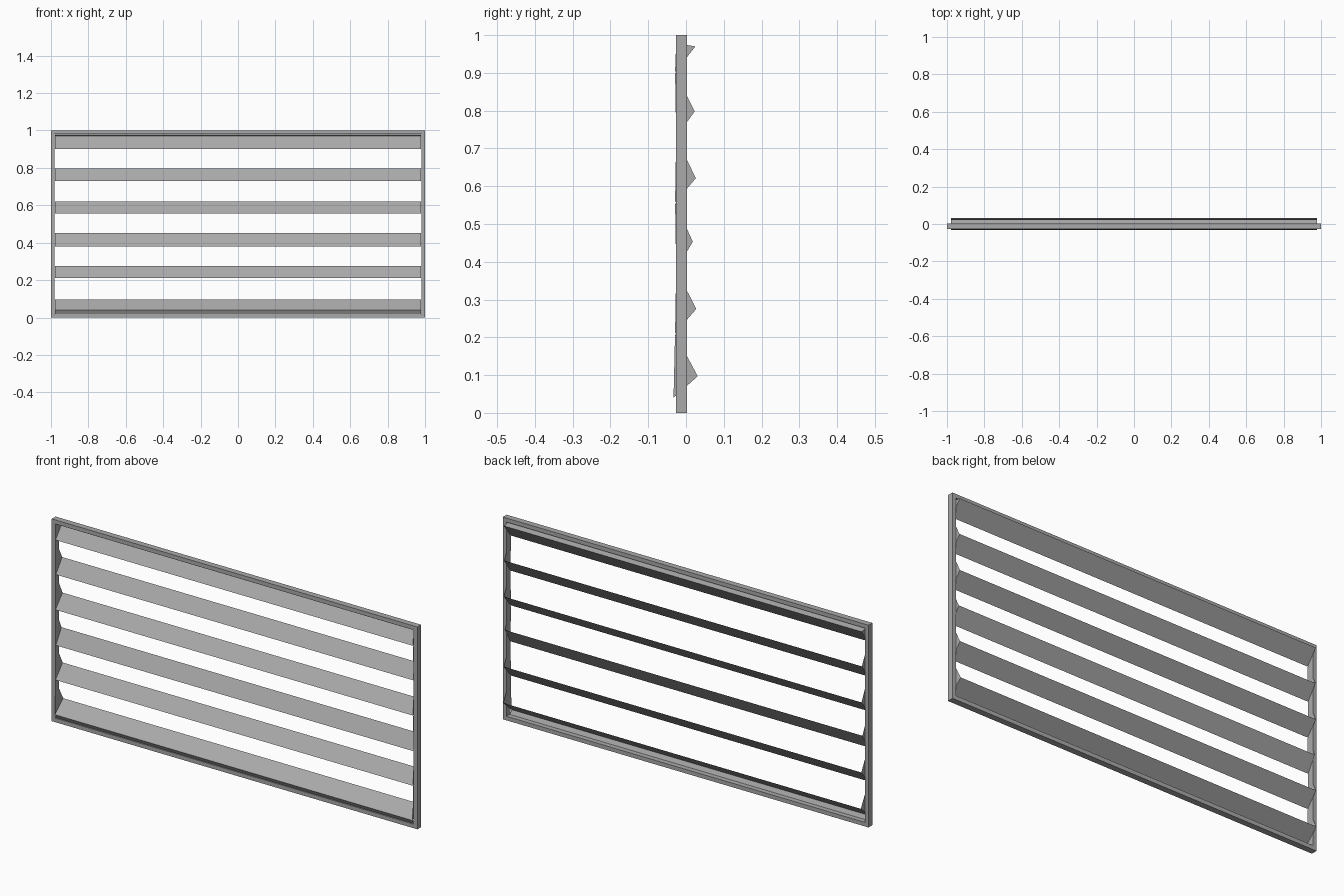
import bpy
import bmesh

cube = bpy.data.objects.get("Cube")
if cube:
    bpy.data.objects.remove(cube, do_unlink=True)

# Single painted metal colour
GREY = (0.4, 0.4, 0.4, 1.0)
metal = bpy.data.materials.new("grey_metal")
metal.use_nodes = True
metal.diffuse_color = GREY
metal.node_tree.nodes["Principled BSDF"].inputs["Base Color"].default_value = GREY

HALF = 0.978        # half length of the slats
RIM = 0.02          # width of the frame border
FRONT, BACK = -0.027, 0.003


def finish(name, bm):
    mesh = bpy.data.meshes.new(name)
    bm.to_mesh(mesh)
    bm.free()
    mesh.materials.append(metal)
    obj = bpy.data.objects.new(name, mesh)
    bpy.context.collection.objects.link(obj)
    return obj


def sheet(name, low, high):
    """Thin plate along x between two (y, z) points."""
    bm = bmesh.new()
    corners = [(-HALF, *low), (HALF, *low), (HALF, *high), (-HALF, *high)]
    bm.faces.new([bm.verts.new(c) for c in corners])
    return finish(name, bm)


def end_plates(name, outline):
    """Matching plates in the yz plane at both ends."""
    bm = bmesh.new()
    for side in (-1, 1):
        points = outline if side > 0 else outline[::-1]
        bm.faces.new([bm.verts.new((side * HALF, *p)) for p in points])
    return finish(name, bm)


# Rectangular frame with mitred corners
bm = bmesh.new()
rings = []
for y, inset in ((FRONT, 0), (FRONT, RIM), (BACK, RIM), (BACK, 0)):
    x, low, high = 1 - inset, inset, 1 - inset
    rings.append([bm.verts.new(c) for c in
                  ((-x, y, low), (x, y, low), (x, y, high), (-x, y, high))])
for a, b in zip(rings, rings[1:] + rings[:1]):
    for i in range(4):
        j = (i + 1) % 4
        bm.faces.new((a[i], a[j], b[j], b[i]))
bmesh.ops.recalc_face_normals(bm, faces=bm.faces)
finish("frame", bm)

# Tilted slats, lower front edge and upper back edge as (y, z)
slats = [((-0.033, 0.04), (0.031, 0.097)),
         ((-0.029, 0.21), (0.027, 0.275)),
         ((-0.026, 0.38), (0.018, 0.453)),
         ((-0.029, 0.557), (0.026, 0.621)),
         ((-0.026, 0.73), (0.023, 0.798)),
         ((-0.029, 0.902), (0.025, 0.970))]
top_front = (FRONT + 0.001, 0.979)
for i, (low, high) in enumerate(slats):
    sheet(f"slat_{i + 1}", low, high)
    # Triangular end plates reach up to the next slat
    above = slats[i + 1][0] if i + 1 < len(slats) else top_front
    end_plates(f"end_plates_{i + 1}", [low, high, above])

# Closing strips joining the outer slats to the frame
sheet("top_strip", slats[-1][1], top_front)
sheet("bottom_strip", (-0.022, RIM), slats[0][0])
